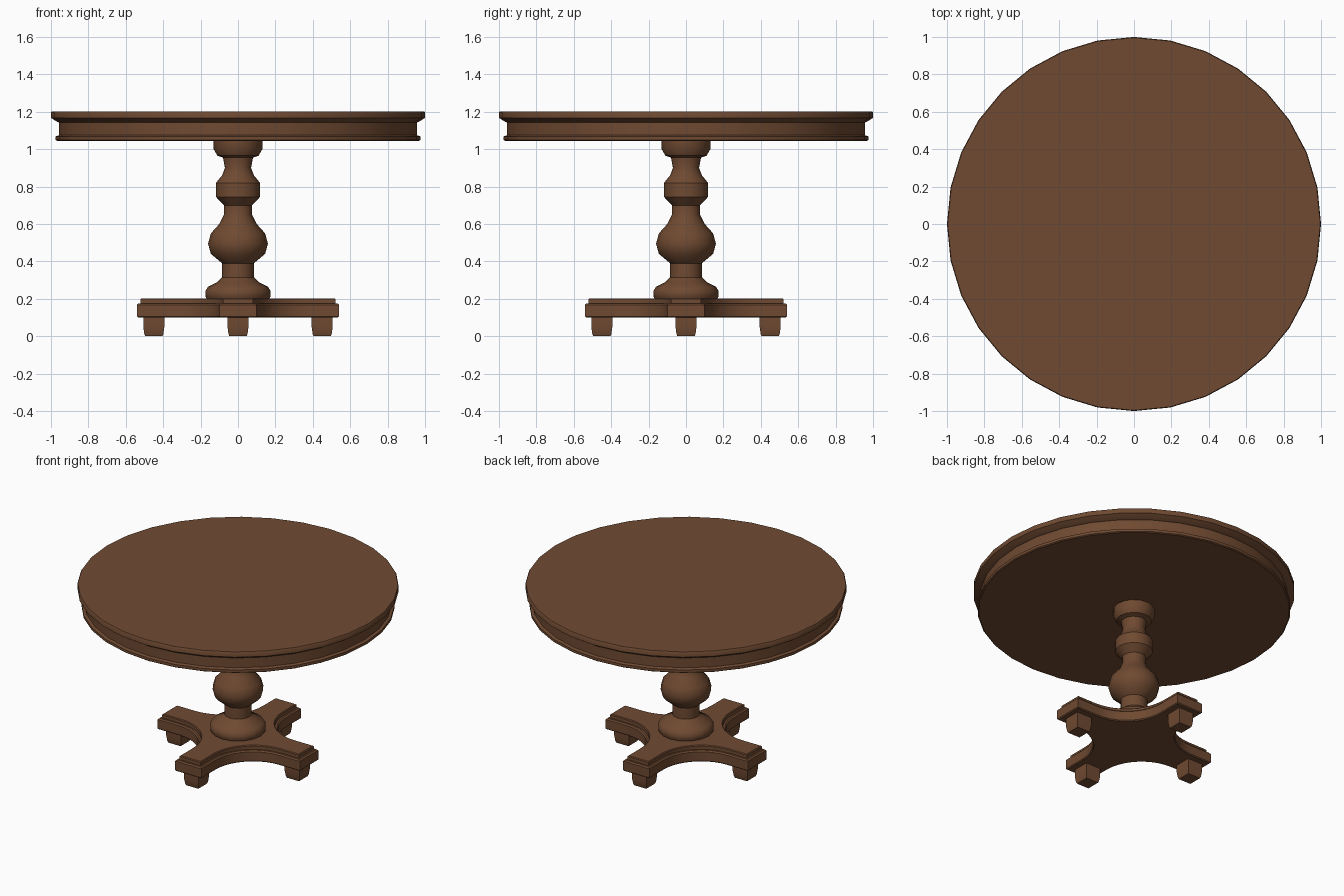
import bpy, bmesh, math

if "Cube" in bpy.data.objects:
    bpy.data.objects.remove(bpy.data.objects["Cube"], do_unlink=True)

wood = bpy.data.materials.new("dark_brown_wood")
wood.use_nodes = True
colour = (0.16, 0.068, 0.031, 1)
wood.diffuse_color = colour
wood.node_tree.nodes["Principled BSDF"].inputs["Base Color"].default_value = colour


def finish(name, bm, angle):
    bmesh.ops.recalc_face_normals(bm, faces=bm.faces)
    mesh = bpy.data.meshes.new(name)
    bm.to_mesh(mesh)
    bm.free()
    mesh.materials.append(wood)
    obj = bpy.data.objects.new(name, mesh)
    bpy.context.collection.objects.link(obj)
    bpy.ops.object.select_all(action="DESELECT")
    obj.select_set(True)
    bpy.context.view_layer.objects.active = obj
    bpy.ops.object.shade_smooth_by_angle(angle=math.radians(angle))
    return obj


def stack(name, rings, angle=35):
    """Skin a list of point rings and cap both ends."""
    bm = bmesh.new()
    loops = [[bm.verts.new(p) for p in ring] for ring in rings]
    n = len(loops[0])
    for a, b in zip(loops, loops[1:]):
        for i in range(n):
            j = (i + 1) % n
            bm.faces.new((a[i], a[j], b[j], b[i]))
    bm.faces.new(loops[0])
    bm.faces.new(loops[-1])
    return finish(name, bm, angle)


def lathe(name, profile, sides):
    turns = [2 * math.pi * i / sides for i in range(sides)]
    return stack(name, [[(r * math.cos(t), r * math.sin(t), z) for t in turns]
                        for r, z in profile])


def cross_outline(inset, z, steps=10):
    """Four-armed outline with a concave quarter arc between the arms."""
    end, half, centre = 0.54 - inset, 0.1 - inset, 0.38
    radius = centre - half
    quarter = [(end, -half), (end, half)]
    for i in range(steps + 1):
        t = math.pi / 2 * i / steps
        quarter.append((centre - radius * math.sin(t), centre - radius * math.cos(t)))
    points = []
    for k in range(4):
        c, s = round(math.cos(k * math.pi / 2)), round(math.sin(k * math.pi / 2))
        points += [(x * c - y * s, x * s + y * c, z) for x, y in quarter]
    return points


# Round top with moulded edge and apron
lathe("table_top", [(0.968, 1.045), (0.975, 1.05), (0.975, 1.068), (0.957, 1.075),
                    (0.957, 1.143), (0.968, 1.147), (0.985, 1.158), (1.0, 1.167),
                    (1.0, 1.196), (0.996, 1.202)], 32)

# Turned pedestal
lathe("pedestal", [(0.165, 0.195), (0.175, 0.215), (0.175, 0.24), (0.16, 0.265),
                   (0.11, 0.29), (0.085, 0.315), (0.085, 0.39), (0.145, 0.44),
                   (0.16, 0.495), (0.145, 0.55), (0.1, 0.6), (0.075, 0.65),
                   (0.075, 0.7), (0.118, 0.745), (0.118, 0.82), (0.085, 0.86),
                   (0.07, 0.9), (0.08, 0.955), (0.11, 0.965), (0.13, 1.0),
                   (0.13, 1.05)], 16)

# Cross-shaped base slab with a raised step
stack("base_slab", [cross_outline(i, z) for i, z in
                    [(0.006, 0.1), (0, 0.106), (0, 0.168), (0.008, 0.176)]])
stack("base_step", [cross_outline(i, z) for i, z in
                    [(0.02, 0.174), (0.02, 0.198), (0.025, 0.203)]])

# Square tapered feet under the arm ends
for side, (dx, dy) in {"left": (1, 0), "back": (0, 1),
                       "right": (-1, 0), "front": (0, -1)}.items():
    stack(side + "_foot", [[(dx * 0.45 + sx * w, dy * 0.45 + sy * w, z)
                            for sx, sy in ((-1, -1), (1, -1), (1, 1), (-1, 1))]
                           for w, z in ((0.046, 0), (0.051, 0.012), (0.056, 0.05), (0.056, 0.104))], 30)
